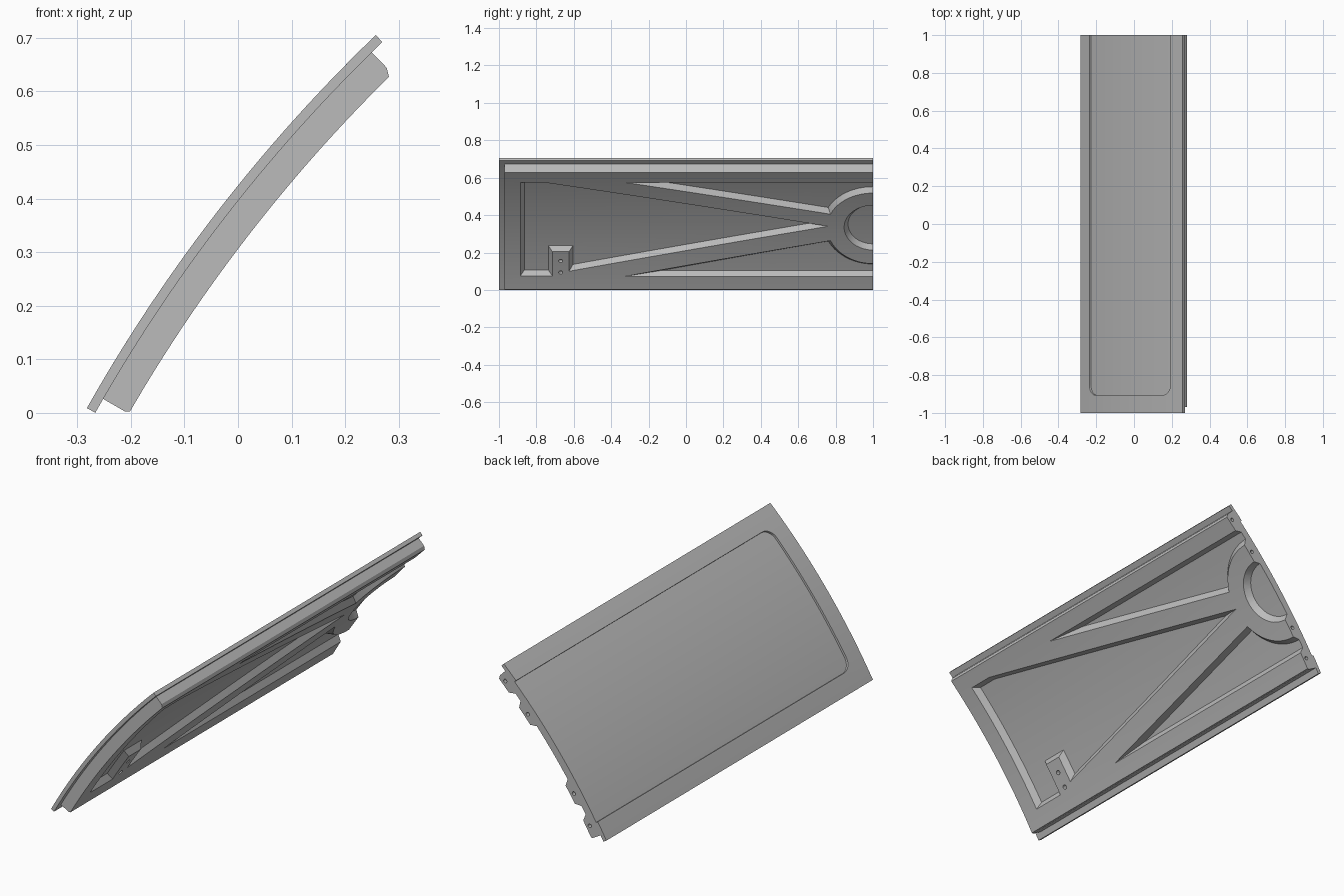
import bpy, bmesh, math
from mathutils import Vector

if "Cube" in bpy.data.objects:
    bpy.data.objects.remove(bpy.data.objects["Cube"])

# Circular arc of the outer surface, from its low end to its high end
LOW, HIGH, SAG = Vector((-0.282, 0.009)), Vector((0.257, 0.705)), 0.032
chord = HIGH - LOW
R = chord.length ** 2 / (8 * SAG) + SAG / 2
CENTRE = (LOW + HIGH) / 2 + Vector((chord.y, -chord.x)).normalized() * (R - SAG)
START = math.asin((LOW.y - CENTRE.y) / R)
LENGTH = R * (math.asin((HIGH.y - CENTRE.y) / R) - START)

SKIN, FULL = 0.018, 0.073          # skin thickness, total thickness
POCKET, DRAFT = 0.028, 0.021       # pocket depth, slant of its walls
Z_MID, R_HUB, R_RING = 0.335, 0.155, 0.245

grey = bpy.data.materials.new("panel_grey")
grey.use_nodes = True
grey.diffuse_color = (0.5, 0.5, 0.5, 1)
grey.node_tree.nodes["Principled BSDF"].inputs["Base Color"].default_value = (0.5, 0.5, 0.5, 1)


def along(z):
    """Arc length at which the inner surface reaches height z."""
    return R * (math.asin((z - CENTRE.y) / (R - FULL)) - START)


def loft(name, rings):
    """Closed solid through equal rings of points, capped at both ends."""
    bm = bmesh.new()
    loops = [[bm.verts.new(p) for p in ring] for ring in rings]
    n = len(loops[0])
    for a, b in zip(loops, loops[1:]):
        for i in range(n):
            bm.faces.new((a[i], a[(i + 1) % n], b[(i + 1) % n], b[i]))
    bm.faces.new(loops[0])
    bm.faces.new(loops[-1])
    bmesh.ops.recalc_face_normals(bm, faces=bm.faces)
    mesh = bpy.data.meshes.new(name)
    bm.to_mesh(mesh)
    bm.free()
    obj = bpy.data.objects.new(name, mesh)
    bpy.context.collection.objects.link(obj)
    return obj


def inset(points, amount):
    """Move every side of a 2D outline inward by amount."""
    pts = [Vector(p) for p in points]
    area = sum(pts[i - 1].cross(pts[i]) for i in range(len(pts)))
    if area < 0:
        pts.reverse()
    out = []
    for i, p in enumerate(pts):
        a = (p - pts[i - 1]).normalized()
        b = (pts[(i + 1) % len(pts)] - p).normalized()
        na, nb = Vector((-a.y, a.x)), Vector((-b.y, b.x))
        out.append(p + (na + nb) * amount / (1 + na.dot(nb)))
    return pts, out


def pocket(outline):
    """Cutter with slanted walls for the inner face."""
    top, floor = inset(outline, DRAFT)
    levels = ((top, FULL + 0.01), (top, FULL), (floor, FULL - POCKET))
    return loft("pocket_cutter", [[(p.x, p.y, d) for p in ring] for ring, d in levels])


def arc(cx, cy, r, a0, a1, n):
    angles = [math.radians(a0 + (a1 - a0) * i / n) for i in range(n + 1)]
    return [(cx + r * math.cos(a), cy + r * math.sin(a)) for a in angles]


def cut(obj, cutters):
    for c in cutters:
        mod = obj.modifiers.new("cut", 'BOOLEAN')
        mod.operation, mod.solver, mod.object = 'DIFFERENCE', 'EXACT', c
    bpy.context.view_layer.update()
    graph = bpy.context.evaluated_depsgraph_get()
    obj.data = bpy.data.meshes.new_from_object(obj.evaluated_get(graph))
    obj.modifiers.clear()
    for c in cutters:
        bpy.data.objects.remove(c)


def bend(obj, steps=28):
    """Slice the flat part across the arc and roll it onto the curve."""
    bm = bmesh.new()
    bm.from_mesh(obj.data)
    bmesh.ops.triangulate(bm, faces=bm.faces)
    for i in range(1, steps):
        bmesh.ops.bisect_plane(bm, geom=bm.verts[:] + bm.edges[:] + bm.faces[:], dist=1e-5,
                               plane_co=(0, LENGTH * i / steps, 0), plane_no=(0, 1, 0))
    for v in bm.verts:
        y, u, d = v.co
        a = START + u / R
        v.co = (CENTRE.x - (R - d) * math.cos(a), y, CENTRE.y + (R - d) * math.sin(a))
    bmesh.ops.recalc_face_normals(bm, faces=bm.faces)
    bm.to_mesh(obj.data)
    bm.free()
    obj.data.materials.clear()
    obj.data.materials.append(grey)
    bpy.ops.object.select_all(action='DESELECT')
    obj.select_set(True)
    bpy.context.view_layer.objects.active = obj
    bpy.ops.object.shade_smooth_by_angle(angle=math.radians(25))


# Outer skin with a shallow rounded recess, open at the back
skin = loft("outer_skin", [[(y, 0, 0), (y, LENGTH, 0), (y, LENGTH, SKIN), (y, 0, SKIN)]
                           for y in (-1, 1)])
edge, corner, front = 0.09, 0.055, -0.905
outline = ([(1.1, edge)] + arc(front + corner, edge + corner, corner, 270, 180, 8)
           + arc(front + corner, LENGTH - edge - corner, corner, 180, 90, 8)
           + [(1.1, LENGTH - edge)])
cut(skin, [loft("recess_cutter", [[(y, u, d) for y, u in outline] for d in (-0.02, 0.01)])])
bend(skin)

# Inner panel with chamfered long edges
u0, u1 = 0.03, LENGTH - 0.028
profile = [(u0, SKIN), (u0, FULL - 0.008), (u0 + 0.005, FULL),
           (u1 - 0.009, FULL), (u1, FULL - 0.015), (u1, SKIN)]
panel = loft("inner_panel", [[(y, u, d) for u, d in profile] for y in (-0.97, 1)])

# Large front pocket, notched by the latch mount
main = [(-0.885, 0.575), (-0.76, 0.575), (0.76, 0.34), (-0.625, 0.1), (-0.625, 0.205),
        (-0.715, 0.205), (-0.715, 0.075), (-0.885, 0.075)]
cutters = [pocket([(y, along(z)) for y, z in main])]

# Side pockets that run around the hub ring, and the hub pocket
hub = along(Z_MID)
for z_edge, turn in ((0.575, 1), (0.072, -1)):
    ring = arc(1, hub, R_RING, turn * 158, turn * 90, 12)
    cutters.append(pocket([(-0.33, along(z_edge))] + ring
                          + [(1.1, hub + turn * R_RING), (1.1, along(z_edge))]))
cutters.append(pocket(arc(1, hub, R_HUB, 0, 360, 40)[:-1]))

# Bolt holes in the back edge and in the latch mount
for z in (0.61, 0.485, 0.175, 0.045):
    circle = arc(along(z), 0.052, 0.009, 0, 360, 12)[:-1]
    cutters.append(loft("bolt_cutter", [[(y, u, d) for u, d in circle] for y in (0.97, 1.02)]))
for z in (0.155, 0.093):
    circle = arc(-0.67, along(z), 0.011, 0, 360, 12)[:-1]
    cutters.append(loft("bolt_cutter", [[(y, u, d) for y, u in circle] for d in (0.05, 0.09)]))
cut(panel, cutters)
bend(panel)
